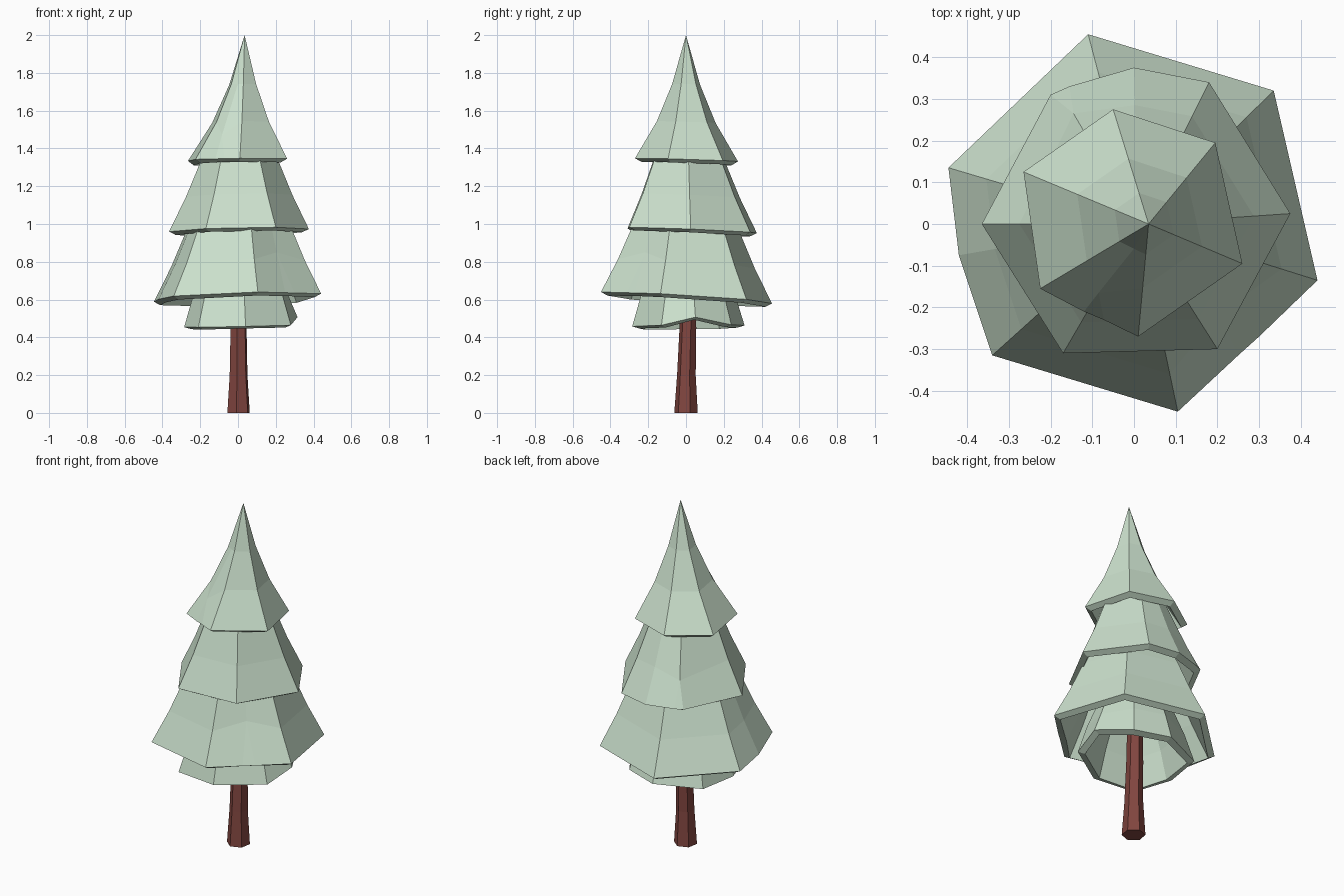
import bpy, bmesh, math
from mathutils import Vector

if "Cube" in bpy.data.objects:
    bpy.data.objects.remove(bpy.data.objects["Cube"])


def material(name, color):
    m = bpy.data.materials.new(name)
    m.diffuse_color = color
    m.use_nodes = True
    m.node_tree.nodes["Principled BSDF"].inputs["Base Color"].default_value = m.diffuse_color
    return m


needle_mat = material("pale_green", (0.60, 0.75, 0.61, 1))
bark_mat = material("bark", (0.22, 0.06, 0.05, 1))


def finish(name, bm, mat):
    bmesh.ops.remove_doubles(bm, verts=bm.verts, dist=1e-4)
    mesh = bpy.data.meshes.new(name)
    bm.to_mesh(mesh)
    bm.free()
    mesh.materials.append(mat)
    ob = bpy.data.objects.new(name, mesh)
    bpy.context.collection.objects.link(ob)
    return ob


def loft(rings):
    """Skin a stack of rings, dropping collapsed corners."""
    bm = bmesh.new()
    for low, high in zip(rings, rings[1:]):
        for i in range(len(low)):
            j = (i + 1) % len(low)
            pts = []
            for p in (low[i], low[j], high[j], high[i]):
                if all((p - q).length > 1e-4 for q in pts):
                    pts.append(p)
            if len(pts) > 2:
                bm.faces.new([bm.verts.new(p) for p in pts])
    return bm


def branch_tier(name, outline, rows, centre, tilt, slit=None, split=None):
    """Hollow skirt; slit is the index of the first of two rim points
    that meet at the point split on the row above."""
    c = Vector(centre)
    rings = []
    for k, (scale, z) in enumerate(rows):
        pts = [Vector(p[:2]) for p in outline]
        if slit is not None and k > 0:
            pts[slit] = pts[slit + 1] = (pts[slit] + pts[slit + 1]) / 2
        ring = []
        for i, p in enumerate(pts):
            q = c + (p - c) * scale
            lift = (p.x * tilt[0] + p.y * tilt[1]) * scale
            if k == 0 and len(outline[i]) == 3:
                lift += outline[i][2]
            ring.append(Vector((q.x, q.y, z + lift)))
        if slit is not None and k == 1:
            ring[slit] = Vector(split)
            ring[slit + 1] = Vector(split)
        rings.append(ring)
    ob = finish(name, loft(rings), needle_mat)
    shell = ob.modifiers.new("shell", 'SOLIDIFY')
    shell.thickness = 0.04
    shell.offset = -1
    return ob


# Pointed crown
branch_tier("crown_branches",
            [(.26, -.095), (.195, .195), (-.05, .275), (-.265, .125),
             (-.225, -.155), (-.12, -.21), (-.072, -.23), (.01, -.27)],
            [(1, 1.34), (.57, 1.54), (.27, 1.74), (0, 2.0)],
            (.035, 0), (.01, -.03), 5, (-.085, -.165, 1.47))

# Upper skirt
branch_tier("upper_branches",
            [(.375, .025), (.18, .34), (0, .375), (-.155, .33), (-.2, .31),
             (-.365, 0), (-.17, -.31), (.2, -.3)],
            [(1, .967), (.76, 1.15), (.56, 1.33), (.46, 1.42)],
            (.01, 0), (.02, -.04), 3, (-.145, .265, 1.09))

# Wide skirt
branch_tier("wide_branches",
            [(.44, -.135), (.335, .32), (-.11, .455), (-.445, .135),
             (-.42, -.075), (-.34, -.315), (.105, -.45), (.25, -.315),
             (.3, -.27)],
            [(1, .61), (.8, .79), (.63, .97), (.52, 1.07)],
            (.01, 0), (.03, -.06), 7, (.205, -.215, .85))

# Lowest skirt
branch_tier("lowest_branches",
            [(.28, -.13), (.315, .05, .04), (.2, .24), (0, .31), (-.25, .2),
             (-.285, -.03), (-.21, -.25), (.04, -.285)],
            [(1, .46), (.84, .62), (.66, .76)],
            (0, 0), (.02, .01))

# Six-sided trunk, flared at the foot and leaning slightly
trunk_rings = []
for r, y, z in [(.063, 0, 0), (.05, .002, .2), (.045, .01, .45), (.04, .012, .75)]:
    trunk_rings.append([Vector((.003 + r * math.cos(math.radians(a)),
                                y + r * math.sin(math.radians(a)), z))
                        for a in range(20, 380, 60)])
bm = loft(trunk_rings)
for ring in (trunk_rings[0][::-1], trunk_rings[-1]):
    bm.faces.new([bm.verts.new(p) for p in ring])
finish("trunk", bm, bark_mat)
